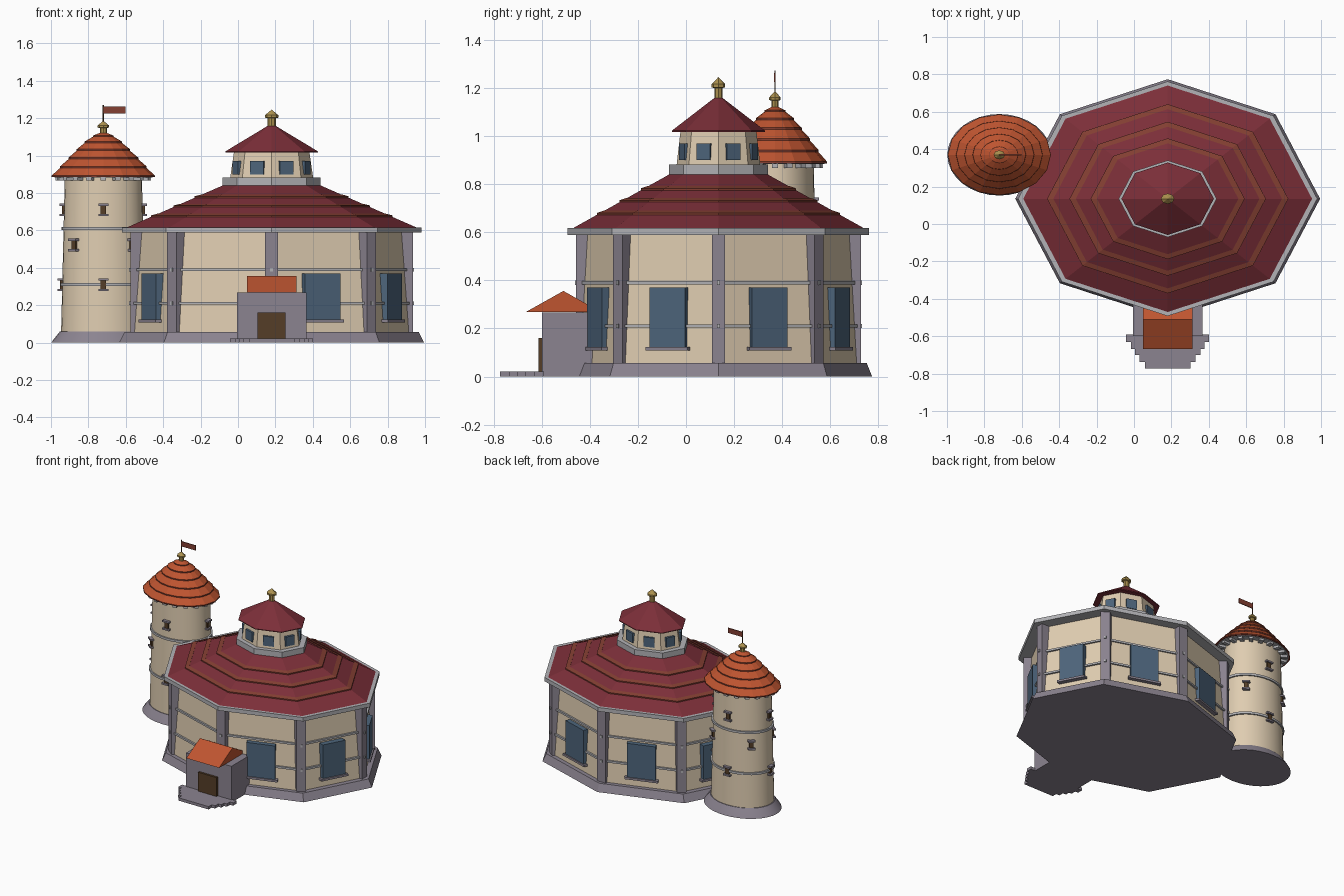
import bpy, bmesh, math
from mathutils import Matrix, Vector

if "Cube" in bpy.data.objects:
    bpy.data.objects.remove(bpy.data.objects["Cube"])

SQ = 0.784                      # plan is flattened along y
HALL = (0.18, 0.135)
TOWER = (-0.72, 0.37)


def mat(name, r, g, b):
    m = bpy.data.materials.new(name)
    m.diffuse_color = (r, g, b, 1)
    m.use_nodes = True
    m.node_tree.nodes["Principled BSDF"].inputs["Base Color"].default_value = m.diffuse_color
    return m


PLASTER = mat("plaster", 0.74, 0.61, 0.44)
RED = mat("red_roof", 0.20, 0.028, 0.04)
BAND = mat("roof_band", 0.23, 0.05, 0.032)
ORANGE = mat("orange_tile", 0.52, 0.09, 0.03)
STONE = mat("stone", 0.26, 0.23, 0.28)
TRIM = mat("pale_trim", 0.45, 0.45, 0.47)
GLASS = mat("blue_glass", 0.075, 0.13, 0.2)
WOOD = mat("brown_wood", 0.09, 0.047, 0.02)
GOLD = mat("gold", 0.42, 0.29, 0.08)


def finish(name, bm, material, smooth=False):
    bmesh.ops.recalc_face_normals(bm, faces=bm.faces)
    me = bpy.data.meshes.new(name)
    bm.to_mesh(me)
    bm.free()
    me.materials.append(material)
    ob = bpy.data.objects.new(name, me)
    bpy.context.collection.objects.link(ob)
    if smooth:
        bpy.ops.object.select_all(action='DESELECT')
        ob.select_set(True)
        bpy.context.view_layer.objects.active = ob
        bpy.ops.object.shade_smooth_by_angle(angle=math.radians(30))
    return ob


def lathe(name, at, profile, sides, material, smooth=False, closed=False):
    """Turn (radius, z) points around a centre; closed makes a hollow ring."""
    bm = bmesh.new()
    rings = []
    for r, z in profile:
        n = 1 if r == 0 else sides
        rings.append([bm.verts.new((at[0] + r * math.cos(math.tau * i / sides),
                                    at[1] + SQ * r * math.sin(math.tau * i / sides), z))
                      for i in range(n)])
    pairs = list(zip(rings, rings[1:]))
    if closed:
        pairs.append((rings[-1], rings[0]))
    for a, b in pairs:
        for i in range(sides):
            j = (i + 1) % sides
            if len(b) == 1:
                bm.faces.new((a[i], a[j], b[0]))
            elif len(a) == 1:
                bm.faces.new((a[0], b[j], b[i]))
            else:
                bm.faces.new((a[i], a[j], b[j], b[i]))
    if not closed:
        for ring in (rings[0], rings[-1]):
            if len(ring) > 2:
                bm.faces.new(ring)
    return finish(name, bm, material, smooth)


def radial_boxes(name, at, angles, r0, r1, width, z0, z1, material):
    """Boxes facing outward from a centre, spanning radius r0 to r1."""
    bm = bmesh.new()
    for a in angles:
        m = (Matrix.Translation((at[0], at[1], 0)) @ Matrix.Diagonal((1, SQ, 1, 1))
             @ Matrix.Rotation(math.radians(a), 4, 'Z')
             @ Matrix.Translation(((r0 + r1) / 2, 0, (z0 + z1) / 2))
             @ Matrix.Diagonal((r1 - r0, width, z1 - z0, 1)))
        bmesh.ops.create_cube(bm, size=1, matrix=m)
    return finish(name, bm, material)


def box(name, lo, hi, material):
    bm = bmesh.new()
    lo, hi = Vector(lo), Vector(hi)
    bmesh.ops.create_cube(bm, size=1, matrix=Matrix.Translation((lo + hi) / 2)
                          @ Matrix.Diagonal((*(hi - lo), 1)))
    return finish(name, bm, material)


def finial(name, at, z, s):
    lathe(name, at, [(0.022 * s, z), (0.022 * s, z + 0.042 * s), (0.036 * s, z + 0.045 * s),
                     (0.036 * s, z + 0.058 * s), (0, z + 0.088 * s)], 8, GOLD)


CORNERS = [45 * i for i in range(8)]
FACES = [45 * i + 22.5 for i in range(8)]

# Main hall: plinth, leaning walls, corner pillars
lathe("hall_plinth", HALL, [(0.815, 0), (0.787, 0.056)], 8, STONE)
lathe("hall_wall", HALL, [(0.748, 0.05), (0.708, 0.6)], 8, PLASTER)
radial_boxes("hall_pillars", HALL, CORNERS, 0.64, 0.755, 0.07, 0.05, 0.6, STONE)

# Rails around the walls with bolts on the pillars
for z, r in ((0.21, 0.752), (0.39, 0.738)):
    lathe("wall_rail", HALL, [(r - 0.04, z - 0.007), (r, z - 0.007), (r, z + 0.007),
                              (r - 0.04, z + 0.007)], 8, TRIM, closed=True)
    radial_boxes("rail_bolts", HALL, CORNERS, 0.74, 0.762, 0.016, z - 0.009, z + 0.009, TRIM)

# Hall windows; the wall left of the porch is blank
glazed = [a for a in FACES if a != 247.5]
radial_boxes("hall_windows", HALL, glazed, 0.64, 0.712, 0.205, 0.122, 0.37, GLASS)
radial_boxes("hall_window_sills", HALL, glazed, 0.65, 0.722, 0.24, 0.108, 0.123, STONE)

# Hall roof with eave and raised bands
lathe("hall_eave", HALL, [(0.70, 0.588), (0.80, 0.588), (0.80, 0.617), (0.77, 0.617)], 8, TRIM)
lathe("hall_roof", HALL, [(0.772, 0.617), (0.24, 0.85)], 8, RED)
for r in (0.645, 0.525, 0.412):
    z = 0.617 + (0.772 - r) * 0.438
    lathe("roof_band", HALL, [(r, z - 0.005), (r, z + 0.008), (r - 0.034, z + 0.017),
                              (r - 0.034, z)], 8, BAND, closed=True)

# Lantern on top of the hall
lathe("lantern_base", HALL, [(0.262, 0.835), (0.262, 0.882)], 8, TRIM)
lathe("lantern_wall", HALL, [(0.222, 0.88), (0.2, 1.03)], 8, PLASTER)
radial_boxes("lantern_windows", HALL, FACES, 0.17, 0.21, 0.078, 0.9, 0.97, GLASS)
lathe("lantern_roof", HALL, [(0.247, 1.018), (0.247, 1.023), (0, 1.172)], 8, RED)
finial("lantern_finial", HALL, 1.158, 1.0)

# Porch with gabled roof, door and stepped landing
box("porch", (-0.005, -0.598, 0), (0.365, -0.3, 0.267), STONE)
bm = bmesh.new()
ends = [[bm.verts.new((x, y, z)) for y, z in ((-0.667, 0.268), (-0.51, 0.356), (-0.353, 0.268))]
        for x in (0.047, 0.313)]
bm.faces.new(ends[0])
bm.faces.new(ends[1])
for i in range(3):
    j = (i + 1) % 3
    bm.faces.new((ends[0][i], ends[0][j], ends[1][j], ends[1][i]))
finish("porch_roof", bm, ORANGE)
box("door", (0.105, -0.613, 0.02), (0.255, -0.59, 0.16), WOOD)
for half, y in ((0.222, -0.63), (0.197, -0.668), (0.175, -0.70), (0.15, -0.737), (0.122, -0.773)):
    box("landing_step", (0.18 - half, y, 0), (0.18 + half, -0.59, 0.021), STONE)

# Round tower
lathe("tower_plinth", TOWER, [(0.278, 0), (0.268, 0.015), (0.232, 0.06)], 32, STONE, True)
lathe("tower_wall", TOWER, [(0.226, 0.05), (0.206, 0.89)], 32, PLASTER, True)
for z, r in ((0.31, 0.231), (0.61, 0.224)):
    lathe("tower_ring", TOWER, [(r - 0.03, z - 0.008), (r, z - 0.008), (r, z + 0.008),
                                (r - 0.03, z + 0.008)], 32, TRIM, True, True)
lathe("tower_cornice", TOWER, [(0.262, 0.884), (0.262, 0.894)], 32, TRIM, True)
radial_boxes("tower_dentils", TOWER, [i * 18 for i in range(20)], 0.2, 0.255, 0.03,
             0.868, 0.886, TRIM)

# Tower windows with lintels and sills
for z, turn, r in ((0.71, 0, 0.212), (0.522, 45, 0.217), (0.31, 0, 0.222)):
    around = [turn + 90 * i for i in range(4)]
    radial_boxes("tower_windows", TOWER, around, 0.18, r + 0.01, 0.03, z - 0.026, z + 0.026, WOOD)
    for dz in (-0.028, 0.028):
        radial_boxes("tower_window_ledges", TOWER, around, 0.18, r + 0.022, 0.054,
                     z + dz - 0.006, z + dz + 0.006, STONE)

# Tiered tower roof: overlapping cones with small lips
tiers = [(0.276, 0.892), (0.232, 0.94), (0.187, 0.987), (0.143, 1.032), (0.1, 1.073), (0.055, 1.105)]
for i, (r, z) in enumerate(tiers):
    r2, z2 = tiers[i + 1] if i < 5 else (0, 1.125)
    lathe("tower_roof_lip", TOWER, [(r - 0.025, z - 0.005), (r, z - 0.005), (r, z + 0.003),
                                    (r - 0.025, z + 0.003)], 16, BAND, closed=True)
    lathe("tower_roof_tier", TOWER, [(r, z + 0.002), (max(r2 - 0.012, 0), z2 + 0.004)], 16, ORANGE)
finial("tower_finial", TOWER, 1.112, 0.85)

# Flag on its pole
lathe("flag_pole", TOWER, [(0.004, 1.15), (0.004, 1.272)], 6, WOOD)
box("flag", (-0.72, 0.367, 1.226), (-0.602, 0.373, 1.262), BAND)
